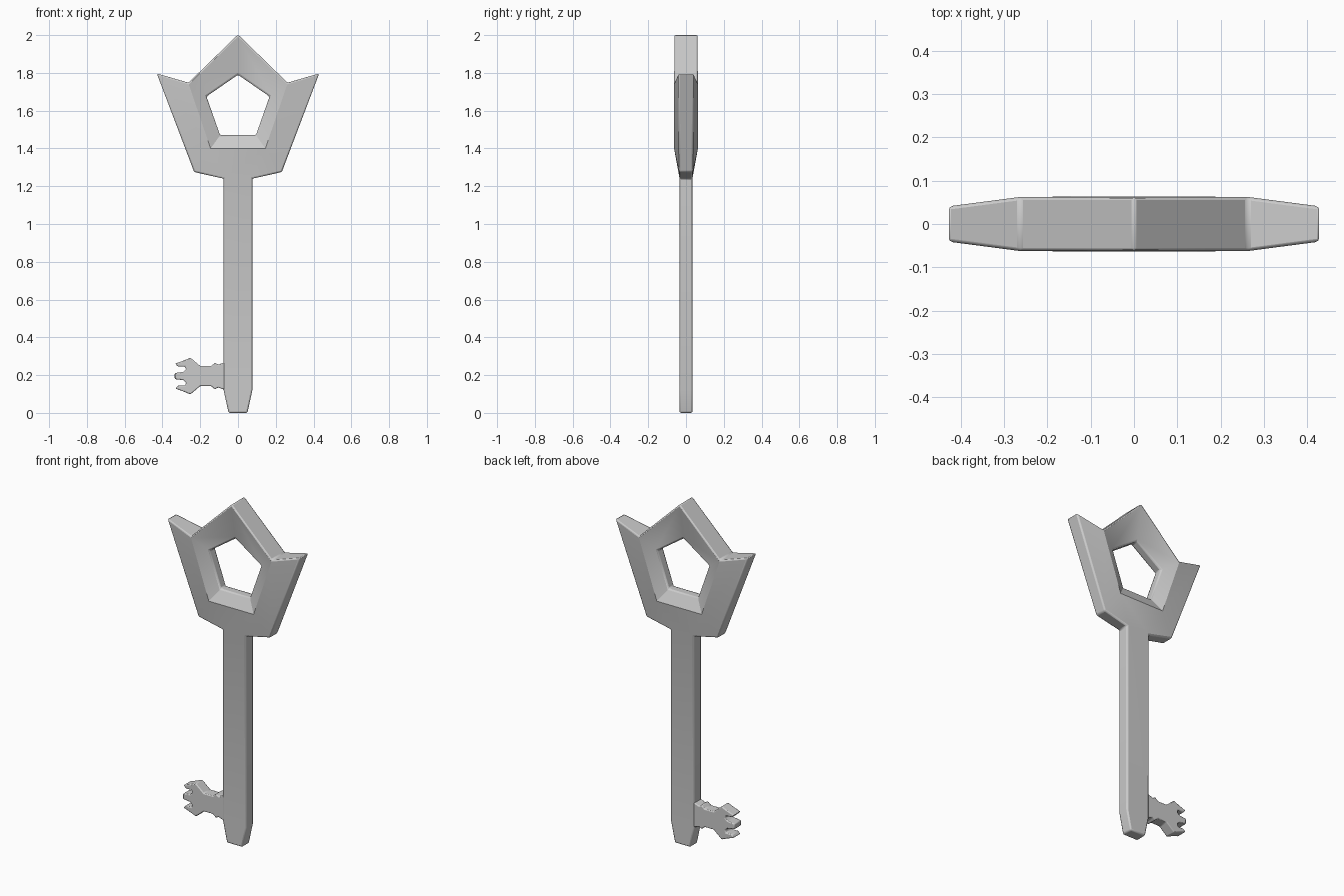
import bpy, bmesh

if "Cube" in bpy.data.objects:
    bpy.data.objects.remove(bpy.data.objects["Cube"])

# Right-half points: (x, z, half thickness)
P = {
    'R0': (0, 2.003, .063), 'R1': (.262, 1.748, .063), 'R2': (.145, 1.40, .063),   # ridge
    'H0': (0, 1.79, .025), 'H1': (.167, 1.675, .025), 'H2': (.095, 1.47, .025),    # hole
    'T': (.43, 1.797, .041), 'B': (.232, 1.275, .036),                             # wing
    'N': (.076, 1.24, .034), 'S': (.076, .12, .034), 'E': (.05, 0, .034),          # shaft
}
HALF = ['R0 R1 H1 H0', 'R1 R2 H2 H1', 'R1 T B R2', 'R2 B N']
CENTRE = ['R2', 'H2'], ['R2', 'N'], ['N', 'S'], ['S', 'E']


def plate(name, pts, faces, bevel):
    """Front and back skins with walls along every open edge."""
    bm = bmesh.new()
    skins = [{k: bm.verts.new((x, s * d, z)) for k, (x, z, d) in pts.items()}
             for s in (-1, 1)]
    count = {}
    for f in faces:
        for skin in skins:
            bm.faces.new([skin[k] for k in f])
        for a, b in zip(f, f[1:] + f[:1]):
            count.setdefault(frozenset((a, b)), []).append((a, b))
    for uses in count.values():
        if len(uses) == 1:
            a, b = uses[0]
            bm.faces.new([skins[0][a], skins[0][b], skins[1][b], skins[1][a]])
    bmesh.ops.recalc_face_normals(bm, faces=bm.faces)
    me = bpy.data.meshes.new(name)
    bm.to_mesh(me)
    bm.free()
    ob = bpy.data.objects.new(name, me)
    bpy.context.collection.objects.link(ob)
    m = ob.modifiers.new('Bevel', 'BEVEL')
    m.width = bevel
    m.segments = 2
    m.limit_method = 'ANGLE'
    m.angle_limit = 0.7
    bpy.ops.object.select_all(action='DESELECT')
    ob.select_set(True)
    bpy.context.view_layer.objects.active = ob
    bpy.ops.object.shade_smooth_by_angle(angle=0.5)
    return ob


# Crown-shaped bow and shaft, mirrored across x
def left(k):
    return k if P[k][0] == 0 else k + '_l'


pts = dict(P)
for k, (x, z, d) in P.items():
    pts[left(k)] = (-x, z, d) if x else (x, z, d)
faces = []
for f in HALF:
    f = f.split()
    faces += [f, [left(k) for k in reversed(f)]]
faces += [[a, b, left(b), left(a)] for a, b in CENTRE]
plate('bow_and_shaft', pts, faces, 0.008)

# Toothed bit, symmetric about its own centre line
ZC = 0.195
upper = [(-.05, .07), (-.08, .07), (-.105, .06), (-.122, .07), (-.142, .053),
         (-.20, .053), (-.252, .097), (-.285, .083), (-.332, .066), (-.318, .05),
         (-.28, .05), (-.275, .035), (-.29, .022), (-.335, .016)]
outline = upper + [(x, -z) for x, z in reversed(upper)]
bit = {i: (x, ZC + z, .032) for i, (x, z) in enumerate(outline)}
plate('bit', bit, [list(bit)], 0.005)
